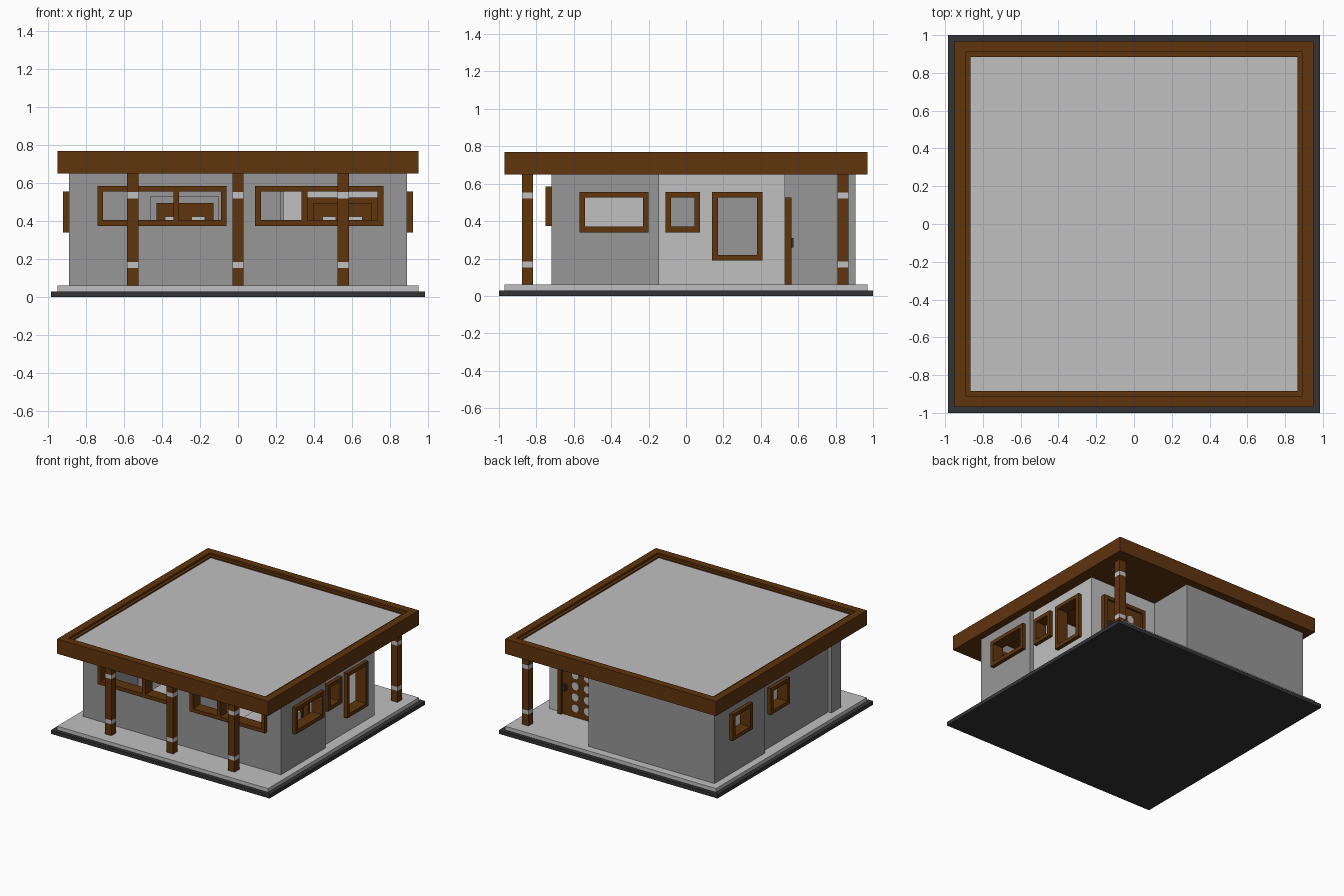
import bpy, bmesh, math
from mathutils import Matrix, Vector

if "Cube" in bpy.data.objects:
    bpy.data.objects.remove(bpy.data.objects["Cube"], do_unlink=True)


def material(name, rgb):
    m = bpy.data.materials.new(name)
    m.use_nodes = True
    m.diffuse_color = (*rgb, 1)
    m.node_tree.nodes["Principled BSDF"].inputs["Base Color"].default_value = (*rgb, 1)
    return m


LIGHT = material("light grey", (0.53, 0.53, 0.53))
GREY = material("mid grey", (0.31, 0.31, 0.31))
WOOD = material("brown wood", (0.115, 0.035, 0.004))
DARK = material("charcoal", (0.034, 0.034, 0.037))


def finish(name, bm, mat):
    bmesh.ops.recalc_face_normals(bm, faces=bm.faces)
    mesh = bpy.data.meshes.new(name)
    bm.to_mesh(mesh)
    bm.free()
    mesh.materials.append(mat)
    obj = bpy.data.objects.new(name, mesh)
    bpy.context.collection.objects.link(obj)
    return obj


def box(name, x, y, z, mat):
    bm = bmesh.new()
    size = Matrix.Diagonal((x[1] - x[0], y[1] - y[0], z[1] - z[0], 1))
    mid = Matrix.Translation(((x[0] + x[1]) / 2, (y[0] + y[1]) / 2, (z[0] + z[1]) / 2))
    bmesh.ops.create_cube(bm, size=1, matrix=mid @ size)
    return finish(name, bm, mat)


def panel(name, axis, plane, depth, u, v, mat, holes=()):
    """Flat sheet with rectangular holes, extruded by depth along its axis."""
    us = sorted({*u, *(k for h in holes for k in h[:2])})
    vs = sorted({*v, *(k for h in holes for k in h[2:])})
    place = {"x": lambda a, b: (plane, a, b),
             "y": lambda a, b: (a, plane, b),
             "z": lambda a, b: (a, b, plane)}[axis]
    bm = bmesh.new()
    grid = {(a, b): bm.verts.new(place(a, b)) for a in us for b in vs}
    for a0, a1 in zip(us, us[1:]):
        for b0, b1 in zip(vs, vs[1:]):
            ca, cb = (a0 + a1) / 2, (b0 + b1) / 2
            if not any(h[0] < ca < h[1] and h[2] < cb < h[3] for h in holes):
                bm.faces.new([grid[a0, b0], grid[a1, b0], grid[a1, b1], grid[a0, b1]])
    bmesh.ops.delete(bm, geom=[w for w in bm.verts if not w.link_faces], context="VERTS")
    new = bmesh.ops.extrude_face_region(bm, geom=bm.faces[:])["geom"]
    step = Vector([depth if axis == k else 0 for k in "xyz"])
    bmesh.ops.translate(bm, vec=step, verts=[g for g in new if isinstance(g, bmesh.types.BMVert)])
    return finish(name, bm, mat)


FLOOR, CEIL, T = 0.06, 0.65, 0.06


def wall(name, axis, plane, side, u, mat, windows=(), bar=0.03):
    """Outer wall facing side (+1/-1) with framed windows (u0, u1, z0, z1, mullions)."""
    holes = [(a + .015, b - .015, c + .015, d - .015) for a, b, c, d, _ in windows]
    panel(name, axis, plane, -side * T, u, (FLOOR, CEIL), mat, holes)
    for i, (a, b, c, d, mullions) in enumerate(windows, 1):
        cuts = [a + bar] + [k for m in mullions for k in (m - .015, m + .015)] + [b - bar]
        panes = [(cuts[k], cuts[k + 1], c + bar, d - bar) for k in range(0, len(cuts), 2)]
        panel(f"{name}_window_frame_{i}", axis, plane + side * .03, -side * (T + .035),
              (a, b), (c, d), WOOD, panes)


# Ground slabs
box("foundation", (-.985, .985), (-1, 1), (0, .03), DARK)
box("floor_slab", (-.95, .95), (-.97, .97), (.03, FLOOR), LIGHT)

# Roof: wooden body, raised rim, inner ledge and flat panel
box("roof_body", (-.95, .95), (-.97, .97), (CEIL, .735), WOOD)
panel("roof_rim", "z", .735, .035, (-.95, .95), (-.97, .97), WOOD, [(-.89, .89, -.91, .91)])
panel("roof_ledge", "z", .735, .02, (-.89, .89), (-.91, .91), WOOD, [(-.865, .865, -.885, .885)])
box("roof_panel", (-.865, .865), (-.885, .885), (.735, .745), LIGHT)

# Front wall
wall("front_wall", "y", -.72, -1, (-.89, .89), GREY,
     [(-.74, -.06, .375, .585, [-.325]), (.09, .765, .375, .585, [.35])])

# Walls on the +x side, with the light room set back
wall("left_front_wall", "x", .89, 1, (-.66, -.145), GREY, [(-.57, -.2, .34, .555, [])])
wall("left_room_wall", "x", .857, 1, (-.145, .53), LIGHT,
     [(-.11, .075, .34, .555, []), (.14, .41, .19, .555, [])])
wall("porch_wall", "y", .53, 1, (.245, .797), LIGHT)
wall("porch_side_wall", "x", .245, 1, (.53, .845), GREY)

# Back wall and walls on the -x side
wall("back_wall", "y", .905, 1, (-.89, .245), GREY)
wall("right_back_wall", "x", -.89, -1, (.258, .845), GREY, [(.455, .71, .34, .555, [])])
wall("right_middle_wall", "x", -.86, -1, (-.6, .258), GREY, [(-.065, .177, .34, .555, [])])
wall("right_front_wall", "x", -.89, -1, (-.66, -.6), GREY)

# Inside partitions
box("room_front_partition", (.24, .83), (-.145, -.12), (FLOOR, CEIL), LIGHT)
box("room_side_partition", (.22, .245), (-.12, .53), (FLOOR, CEIL), GREY)
box("bedroom_partition", (0, .025), (-.66, -.145), (FLOOR, CEIL), LIGHT)
box("bedroom_back_partition", (-.8, .025), (-.145, -.12), (FLOOR, CEIL), GREY)
box("hall_partition", (-.8, .22), (.2, .225), (FLOOR, CEIL), GREY)
box("bedroom_wall_panel", (-.46, -.1), (-.165, -.145), (FLOOR, .53), GREY)
box("wooden_wall_panel", (.36, .75), (-.165, -.145), (FLOOR, .525), WOOD)

# Beds with headboards and pillows
for name, cx, w in (("first", -.28, .15), ("second", .55, .155)):
    box(f"{name}_bed_headboard", (cx - w, cx + w), (-.185, -.165), (FLOOR, .495), WOOD)
    box(f"{name}_bed_base", (cx - w, cx + w), (-.58, -.185), (FLOOR, .2), WOOD)
    box(f"{name}_bed_mattress", (cx - w + .01, cx + w - .01), (-.57, -.185), (.2, .32), LIGHT)
    for s in (-1, 1):
        px = cx + s * .07
        box(f"{name}_bed_pillow_{'a' if s < 0 else 'b'}", (px - .035, px + .035),
            (-.215, -.185), (.32, .425), LIGHT)

# Columns with two light bands
for name, cx, cy in (("front_column_1", -.555, -.848), ("front_column_2", 0, -.848),
                     ("front_column_3", .555, -.848), ("porch_column", .84, .84)):
    levels = [FLOOR, .153, .185, .52, .552, CEIL]
    bm = bmesh.new()
    r = .03
    rings = [[bm.verts.new((cx + sx * r, cy + sy * r, z))
              for sx, sy in ((-1, -1), (1, -1), (1, 1), (-1, 1))] for z in levels]
    for k in range(len(levels) - 1):
        for j in range(4):
            n = (j + 1) % 4
            f = bm.faces.new([rings[k][j], rings[k][n], rings[k + 1][n], rings[k + 1][j]])
            f.material_index = k % 2
    bm.faces.new(rings[0])
    bm.faces.new(rings[-1])
    finish(name, bm, WOOD).data.materials.append(LIGHT)

# Porch door: frame, leaf, round panes and handle
panel("door_frame", "y", .53, .035, (.36, .76), (FLOOR, .525), WOOD, [(.39, .73, FLOOR, .495)])
box("door_leaf", (.39, .73), (.53, .548), (FLOOR, .495), WOOD)
bm = bmesh.new()
for px in (.5, .61):
    for k in range(4):
        spot = (Matrix.Translation((px, .55, .136 + .09 * k))
                @ Matrix.Rotation(math.pi / 2, 4, "X") @ Matrix.Rotation(math.pi / 8, 4, "Z"))
        bmesh.ops.create_cone(bm, cap_ends=True, segments=8, radius1=.033, radius2=.033,
                              depth=.008, matrix=spot)
finish("door_panes", bm, LIGHT)
box("door_handle", (.69, .715), (.548, .575), (.26, .31), DARK)
